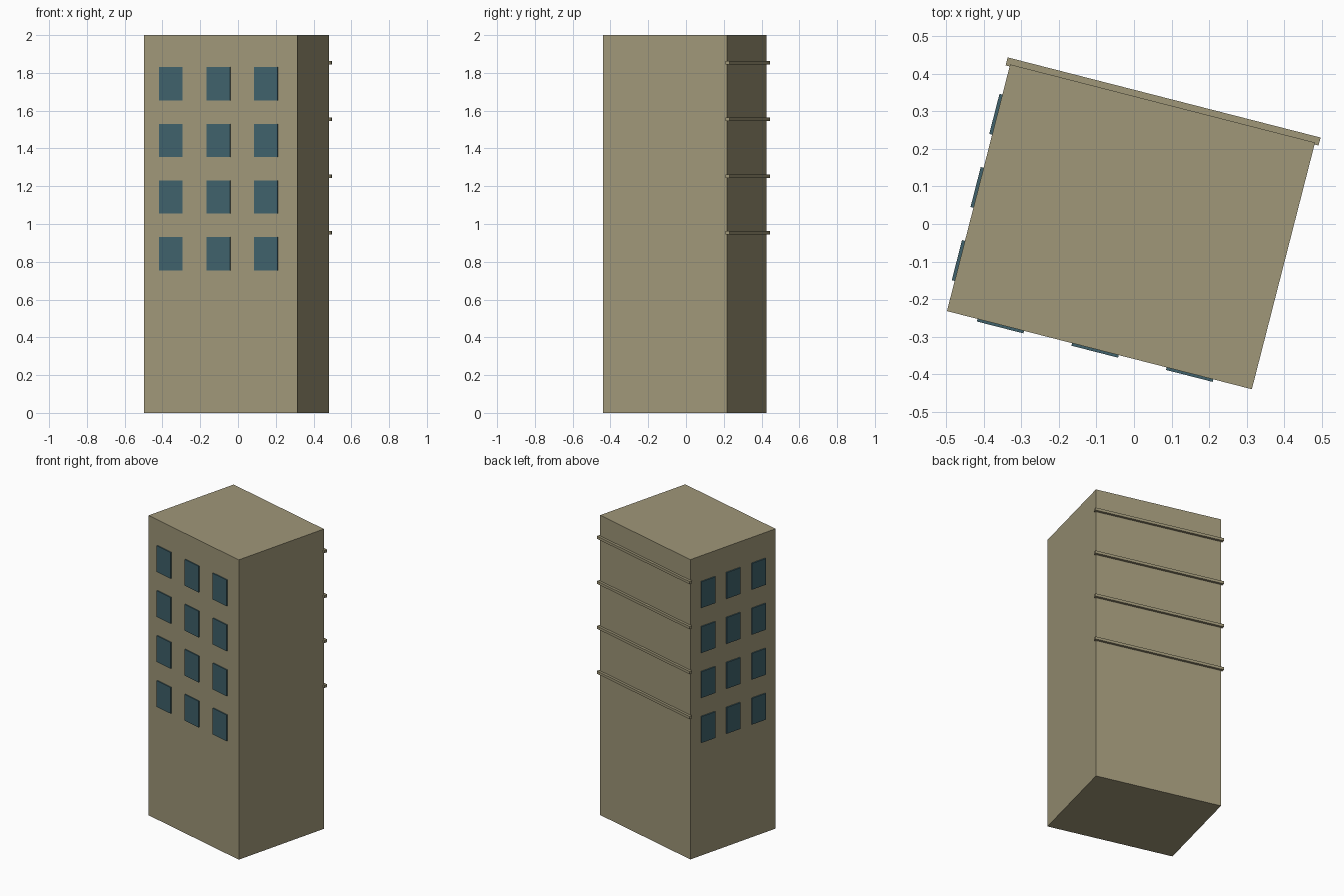
import bpy
from math import radians
from mathutils import Matrix

cube = bpy.data.objects.get("Cube")
if cube:
    bpy.data.objects.remove(cube, do_unlink=True)


def material(name, rgb):
    m = bpy.data.materials.new(name)
    m.use_nodes = True
    color = (*rgb, 1)
    m.diffuse_color = color
    m.node_tree.nodes["Principled BSDF"].inputs["Base Color"].default_value = color
    return m


wall = material("khaki wall", (0.35, 0.31, 0.19))
glass = material("blue grey glass", (0.05, 0.12, 0.145))

# The whole block is turned about the vertical axis
TURN = Matrix.Translation((-0.008, -0.0075, 0)) @ Matrix.Rotation(radians(-14.37), 4, "Z")
WIDTH, DEPTH, HEIGHT = 0.838, 0.678, 2.0


def box(name, center, size, mat):
    bpy.ops.mesh.primitive_cube_add(size=1)
    ob = bpy.context.object
    ob.name = name
    ob.data.transform(TURN @ Matrix.Translation(center) @ Matrix.Diagonal((*size, 1)))
    ob.data.materials.append(mat)
    return ob


# Main block
box("tower", (0, 0, HEIGHT / 2), (WIDTH, DEPTH, HEIGHT), wall)

for floor in range(4):
    z = 0.8425 + 0.3 * floor
    for col in (-1, 0, 1):
        # Front and right-hand window panes, standing just proud of the wall
        box(f"front_window_{floor}_{col + 1}", (-0.011 + 0.26 * col, -DEPTH / 2 - 0.003, z),
            (0.128, 0.008, 0.175), glass)
        box(f"right_window_{floor}_{col + 1}", (-WIDTH / 2 - 0.004, 0.201 * col, z),
            (0.008, 0.11, 0.175), glass)
    # Thin ledge across the back, slightly longer than the wall
    box(f"back_ledge_{floor}", (0, DEPTH / 2 + 0.0055, z + 0.111),
        (WIDTH + 0.022, 0.022, 0.018), wall)
